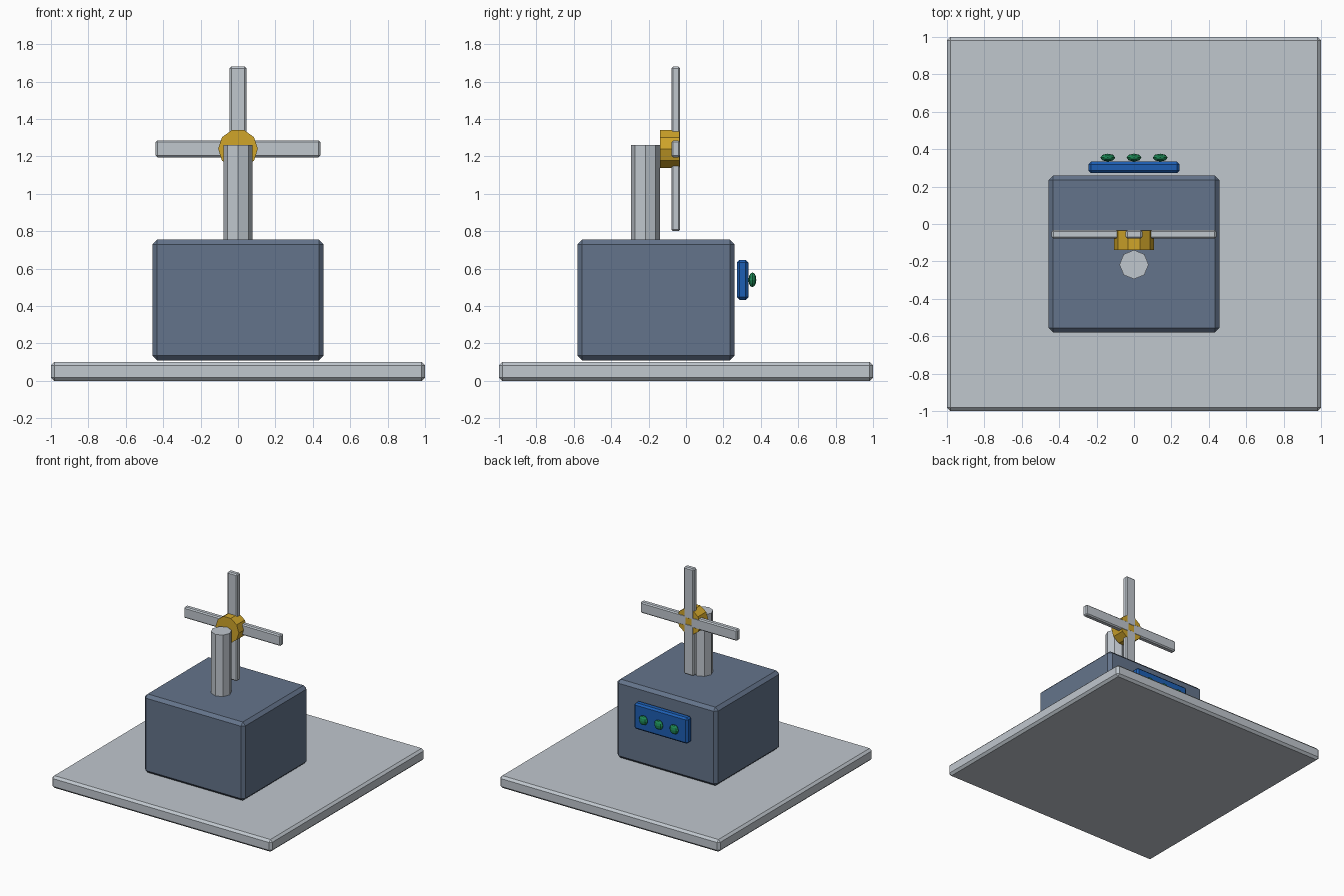
import bpy, bmesh, math
from mathutils import Matrix

if "Cube" in bpy.data.objects:
    bpy.data.objects.remove(bpy.data.objects["Cube"])


def linear(c):
    c /= 255
    return c / 12.92 if c <= 0.04045 else ((c + 0.055) / 1.055) ** 2.4


def material(name, r, g, b):
    m = bpy.data.materials.new(name)
    m.diffuse_color = (linear(r), linear(g), linear(b), 1)
    m.use_nodes = True
    m.node_tree.nodes["Principled BSDF"].inputs["Base Color"].default_value = m.diffuse_color
    return m


grey = material("light grey", 192, 199, 206)
slate = material("slate", 100, 116, 139)
blue = material("blue", 29, 95, 180)
gold = material("gold", 208, 165, 42)
green = material("green", 30, 140, 88)


def add(name, bm, mat):
    me = bpy.data.meshes.new(name)
    bm.to_mesh(me)
    bm.free()
    me.materials.append(mat)
    ob = bpy.data.objects.new(name, me)
    bpy.context.collection.objects.link(ob)
    return ob


def box(name, x, y, z, bevel, mat):
    """Chamfered box from (min, max) pairs."""
    bm = bmesh.new()
    bmesh.ops.create_cube(bm, size=1)
    for v in bm.verts:
        v.co = [(a + b) / 2 + c * (b - a) for c, (a, b) in zip(v.co, (x, y, z))]
    bmesh.ops.bevel(bm, geom=bm.edges[:], offset=bevel, segments=1,
                    profile=0.5, affect='EDGES')
    return add(name, bm, mat)


def prism(name, sides, radius, depth, matrix, mat):
    bm = bmesh.new()
    bmesh.ops.create_cone(bm, cap_ends=True, segments=sides, radius1=radius,
                          radius2=radius, depth=depth, matrix=matrix)
    return add(name, bm, mat)


# Base plate and machine body
box("base_plate", (-1, 1), (-1, 1), (0, 0.1), 0.018, grey)
box("body", (-0.457, 0.457), (-0.58, 0.26), (0.11, 0.755), 0.025, slate)

# Mast
prism("mast", 8, 0.078, 0.56, Matrix.Translation((0, -0.217, 0.98)), grey)

# Rotor hub, facing along y with a corner at the top
HUB_Z = 1.24
prism("rotor_hub", 10, 0.106, 0.106,
      Matrix.Translation((0, -0.087, HUB_Z)) @ Matrix.Rotation(math.pi / 2, 4, 'X')
      @ Matrix.Rotation(math.pi / 2, 4, 'Z'), gold)

# Four rotor blades around the hub
for i in range(4):
    blade = box(f"rotor_blade_{i + 1}", (-0.045, 0.045), (-0.078, -0.032),
                (0.02, 0.44), 0.009, grey)
    blade.data.transform(Matrix.Translation((0, 0, HUB_Z))
                         @ Matrix.Rotation(i * math.pi / 2, 4, 'Y'))

# Control panel with three buttons at the back
box("control_panel", (-0.244, 0.244), (0.272, 0.333), (0.433, 0.647), 0.014, blue)
for i, x in enumerate((-0.14, 0, 0.14)):
    bm = bmesh.new()
    bmesh.ops.create_uvsphere(bm, u_segments=8, v_segments=6, radius=1)
    bmesh.ops.transform(bm, verts=bm.verts, matrix=Matrix.Translation((x, 0.355, 0.54))
                        @ Matrix.Diagonal((0.04, 0.021, 0.039, 1)))
    add(f"button_{i + 1}", bm, green)
